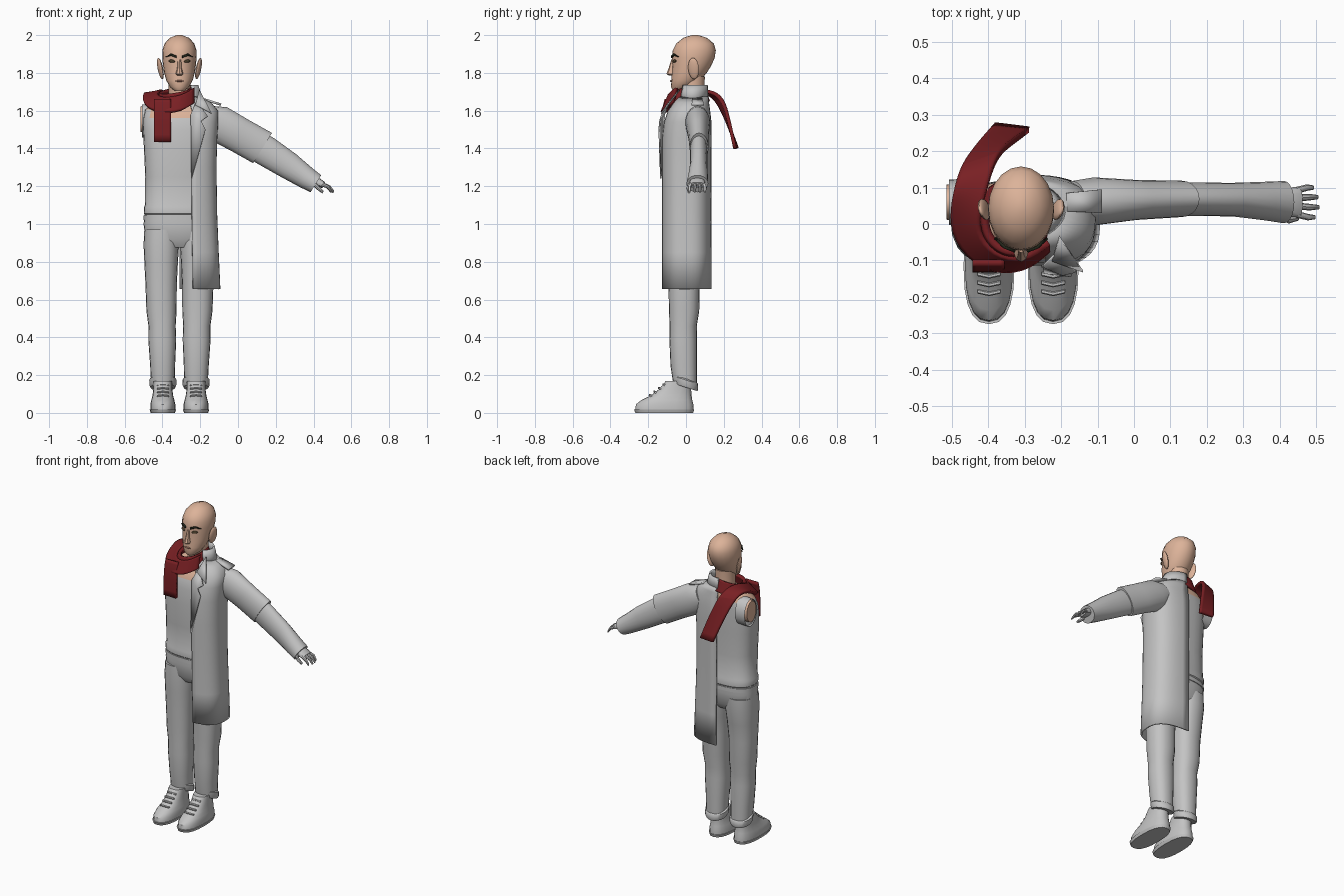
import bpy, bmesh, math
from mathutils import Vector, Matrix

C = -0.31                       # centre line of the body
X, Y, Z = Vector((1, 0, 0)), Vector((0, 1, 0)), Vector((0, 0, 1))


def material(name, col):
    m = bpy.data.materials.new(name)
    m.diffuse_color = (*col, 1)
    return m


GREY = material("cloth grey", (0.55, 0.55, 0.55))
SKIN = material("skin", (0.72, 0.45, 0.32))
RED = material("scarf red", (0.19, 0.014, 0.017))
DARK = material("brow black", (0.015, 0.018, 0.01))
BROWN = material("eye brown", (0.07, 0.05, 0.025))
LIP = material("lip", (0.45, 0.22, 0.16))


def finish(name, bm, mat):
    me = bpy.data.meshes.new(name)
    bm.to_mesh(me)
    bm.free()
    ob = bpy.data.objects.new(name, me)
    bpy.context.collection.objects.link(ob)
    me.materials.append(mat)
    return ob


def solidify(ob, t, offset=-1):
    m = ob.modifiers.new("thickness", 'SOLIDIFY')
    m.thickness, m.offset = t, offset


def loft(name, secs, mat, u=X, v=Y, n=20, p=2.0, arc=None, cap=True):
    """Skin superellipse sections (x, y, z, radius_u, radius_v)."""
    bm = bmesh.new()
    a0, a1 = arc or (0, 360)
    m = n + 1 if arc else n
    rings = []
    for x, y, z, ru, rv in secs:
        ring = []
        for i in range(m):
            a = math.radians(a0 + (a1 - a0) * i / n)
            c, s = math.cos(a), math.sin(a)
            c, s = (math.copysign(abs(k) ** (2 / p), k) for k in (c, s))
            ring.append(bm.verts.new(Vector((x, y, z)) + u * (ru * c) + v * (rv * s)))
        rings.append(ring)
    for a, b in zip(rings, rings[1:]):
        for i in range(n):
            j = (i + 1) % m
            bm.faces.new((a[i], a[j], b[j], b[i]))
    if cap and not arc:
        bm.faces.new(rings[0][::-1])
        bm.faces.new(rings[-1])
    return finish(name, bm, mat)


def blob(name, loc, rad, mat, tilt=0.0, turn=0.0):
    bm = bmesh.new()
    mx = (Matrix.Translation(loc) @ Matrix.Rotation(turn, 4, 'Z')
          @ Matrix.Rotation(tilt, 4, 'Y') @ Matrix.Diagonal((*rad, 1)))
    bmesh.ops.create_uvsphere(bm, u_segments=14, v_segments=10, radius=1, matrix=mx)
    return finish(name, bm, mat)


def plate(name, pts, mat, t=0.008):
    bm = bmesh.new()
    bm.faces.new([bm.verts.new(q) for q in pts])
    bmesh.ops.triangulate(bm, faces=bm.faces[:])
    ob = finish(name, bm, mat)
    solidify(ob, t, 0)
    return ob


def ribbon(name, pts, mat, t=0.014, closed=False):
    """Smooth cloth strip through (centre, half-width vector) pairs."""
    bm = bmesh.new()
    rows = [[bm.verts.new(Vector(c) + Vector(w) * k) for k in (-1, 0, 1)] for c, w in pts]
    for a, b in zip(rows, rows[1:] + rows[:1] if closed else rows[1:]):
        for i in (0, 1):
            bm.faces.new((a[i], b[i], b[i + 1], a[i + 1]))
    ob = finish(name, bm, mat)
    s = ob.modifiers.new("smooth", 'SUBSURF')
    s.levels = s.render_levels = 2
    s.boundary_smooth = 'PRESERVE_CORNERS'
    solidify(ob, t, 0)
    return ob


# --- head: (z, half width, front y, back y)
head = [(1.705, .025, -.068, -.01), (1.725, .05, -.08, .03), (1.76, .07, -.077, .075),
        (1.80, .081, -.075, .11), (1.84, .087, -.072, .135), (1.88, .091, -.073, .152),
        (1.92, .090, -.07, .158), (1.955, .079, -.052, .147), (1.985, .052, -.015, .112),
        (2.0, .014, .03, .065)]
loft("head", [(C, (f + b) / 2, z, r, (b - f) / 2) for z, r, f, b in head], SKIN)
loft("neck", [(C, .04, 1.60, .065, .06), (C, .035, 1.68, .058, .06), (C, .035, 1.78, .06, .065)], SKIN)
loft("nose", [(C, -.075, 1.785, .012, .014), (C, -.079, 1.795, .02, .025),
              (C, -.074, 1.825, .012, .018), (C, -.068, 1.87, .009, .01)], SKIN, n=8)
blob("mouth", (C, -.077, 1.757), (.022, .007, .005), LIP)
for s, side in ((-1, "right"), (1, "left")):
    blob(side + "_ear", (C + s * .101, .04, 1.823), (.012, .03, .058), SKIN, s * .2, s * -.3)
    blob(side + "_eye", (C + s * .041, -.061, 1.862), (.019, .008, .008), BROWN, s * -.1, s * .4)
    plate(side + "_brow", [(C + s * .016, -.075, 1.88), (C + s * .045, -.064, 1.891),
                           (C + s * .072, -.038, 1.884), (C + s * .045, -.064, 1.902),
                           (C + s * .016, -.075, 1.891)], DARK)

# --- sweater torso with bare skin at the neckline and the open armhole
torso = loft("sweater", [(C, .005, 1.045, .178, .105), (C, .005, 1.055, .187, .115),
                         (C, .005, 1.09, .188, .116), (C, .005, 1.10, .182, .112),
                         (C, 0, 1.25, .181, .113), (C, 0, 1.40, .188, .116),
                         (C, .005, 1.50, .193, .114), (C, .01, 1.56, .192, .108),
                         (C, .02, 1.605, .182, .096), (C, .03, 1.64, .14, .08),
                         (C, .04, 1.67, .075, .065)], GREY, n=28, p=2.6)
torso.data.materials.append(SKIN)
for f in torso.data.polygons:
    if f.center.z > 1.57 and abs(f.center.x - C) < .16 and (f.center.y < 0 or f.center.z > 1.62):
        f.material_index = 1
loft("armhole_rim", [(-.508, .06, 1.545, .062, .088), (-.44, .055, 1.545, .07, .09)],
     GREY, Y, Z, cap=False)
loft("arm_stump", [(-.515, .06, 1.555, .048, .068), (-.44, .055, 1.555, .055, .075)], SKIN, Y, Z)

# --- trousers
loft("hips", [(C, 0, .875, .12, .07), (C, .002, .92, .18, .1), (C, .004, 1.0, .19, .11),
              (C, .005, 1.06, .183, .11)], GREY, n=28, p=2.5)
loft("belt", [(C, .005, 1.02, .19, .114), (C, .005, 1.045, .19, .114)], GREY, n=28, p=2.5)
leg = [(.15, .088, -.005, .062, .062), (.25, .089, -.012, .066, .07), (.39, .091, -.015, .074, .073),
       (.46, .092, -.015, .072, .072), (.54, .095, -.01, .08, .08), (.68, .097, -.01, .083, .083),
       (.80, .097, -.005, .089, .094), (.89, .096, 0, .094, .104), (.97, .094, .002, .092, .104)]
tilt_y = Vector((0, .95, -.3))
for s, side in ((-1, "right"), (1, "left")):
    x = C + s * .088
    loft(side + "_trouser_leg", [(C + s * dx, cy, z, rx, ry) for z, dx, cy, rx, ry in leg], GREY, p=2.3)
    loft(side + "_cuff", [(x, -.002, .135, .066, .066), (x, -.002, .145, .071, .07),
                          (x, -.004, .175, .072, .071), (x, -.006, .183, .064, .064)], GREY, v=tilt_y)
    # shoe, sole and laces
    loft(side + "_sole", [(x, -.115, 0, .064, .153), (x, -.116, .018, .07, .159)], GREY, p=2.5)
    loft(side + "_shoe", [(x, -.114, .018, .066, .154), (x, -.113, .045, .066, .152),
                          (x, -.102, .068, .061, .135), (x, -.08, .09, .055, .11),
                          (x, -.058, .125, .05, .085), (x, -.038, .17, .05, .068)], GREY, p=2.4)
    for k in range(4):
        y, z = -.185 + k * .024, .09 + k * .019
        loft(side + "_lace", [(x - .032, y, z, .006, .006), (x, y - .007, z + .004, .006, .006),
                              (x + .032, y, z, .006, .006)], GREY, Y, Z, n=6)

# --- half coat: open shell from the back seam round to the front edge
coat = loft("half_coat", [(C, .003, .655, .217, .133), (C, .003, .85, .208, .133),
                          (C, .002, 1.05, .2, .132), (C, .002, 1.30, .196, .133),
                          (C, .003, 1.45, .2, .133), (C, .008, 1.54, .205, .127),
                          (C, .015, 1.60, .204, .113), (C, .027, 1.642, .17, .095),
                          (C, .038, 1.675, .105, .08)], GREY, n=22, p=2.7, arc=(-77, 90))
solidify(coat, .01)
collar = loft("coat_collar", [(C, .035, 1.655, .125, .085), (C, .037, 1.70, .112, .08),
                              (C, .04, 1.735, .1, .075)], GREY, n=12, arc=(-50, 90))
solidify(collar, .01)
plate("lapel", [(-.246, -.133, 1.24), (-.172, -.142, 1.50), (-.195, -.138, 1.545),
                (-.16, -.13, 1.57), (-.22, -.085, 1.65), (-.25, -.115, 1.58)], GREY)
plate("collar_point", [(-.205, -.035, 1.71), (-.14, -.13, 1.585), (-.225, -.1, 1.63)], GREY)
plate("shoulder_strap", [(-.185, .035, 1.662), (-.09, .03, 1.632), (-.09, .095, 1.632),
                         (-.185, .085, 1.662)], GREY, .012)

# --- sleeve in two overlapping parts
v = Vector((.53, 0, .85))
loft("upper_sleeve", [(-.17, .06, 1.565, .058, .07), (-.11, .062, 1.535, .066, .098),
                      (.005, .066, 1.472, .055, .094), (.13, .069, 1.402, .05, .094)], GREY, Y, v)
loft("lower_sleeve", [(.10, .068, 1.415, .044, .08), (.15, .068, 1.385, .046, .08),
                      (.27, .067, 1.308, .046, .072), (.36, .063, 1.246, .053, .06),
                      (.412, .06, 1.213, .058, .053)], GREY, Y, v)

# --- hand
v = Vector((.45, 0, .89))
loft("palm", [(.38, .06, 1.238, .03, .022), (.42, .06, 1.222, .04, .024),
              (.455, .06, 1.205, .042, .017)], GREY, Y, v, n=12, p=2.5)
for k, (y, reach) in enumerate(((.027, .046), (.049, .057), (.071, .054), (.092, .042))):
    y2 = y + (y - .06) * .25
    loft("finger_%d" % (k + 1), [(.445, y, 1.211, .01, .011), (.45 + reach * .6, y2, 1.196, .009, .009),
                                 (.45 + reach, y2, 1.17, .006, .006)], GREY, Y, v, n=8)
loft("thumb", [(.395, .028, 1.222, .012, .012), (.425, .012, 1.19, .011, .011),
               (.45, .016, 1.168, .007, .007)], GREY, Y, v, n=8)

# --- scarf: neck loop, shoulder wrap running into the back tail, front tail
loop = []
for i in range(12):
    a = math.tau * i / 12
    c, s = math.cos(a), math.sin(a)
    loop.append(((-.33 + .092 * c, .01 + .1 * s, 1.67 + .015 * c + .015 * s),
                 (-.012 * c, -.012 * s, .036)))
ribbon("scarf_neck_loop", loop, RED, .02, True)
ribbon("scarf_wrap_and_back_tail", [
    ((-.235, -.06, 1.68), (0, .01, .04)), ((-.30, -.115, 1.635), (0, .015, .042)),
    ((-.40, -.105, 1.625), (.015, .025, .038)), ((-.465, -.03, 1.65), (.035, .01, .025)),
    ((-.46, .05, 1.69), (.042, 0, .015)), ((-.445, .11, 1.70), (.048, .012, .005)),
    ((-.425, .175, 1.675), (.048, .02, 0)), ((-.38, .222, 1.55), (.048, .005, 0)),
    ((-.335, .265, 1.40), (.047, -.006, 0))], RED, .018)
ribbon("scarf_front_tail", [((-.40, -.105, 1.66), (.044, 0, 0)), ((-.40, -.125, 1.59), (.044, 0, 0)),
                            ((-.40, -.125, 1.435), (.044, 0, 0))], RED, .016)

# --- smooth shading with crisp edges
for ob in bpy.context.scene.objects:
    ob.select_set(True)
    bpy.context.view_layer.objects.active = ob
bpy.ops.object.shade_smooth_by_angle(angle=math.radians(40))
